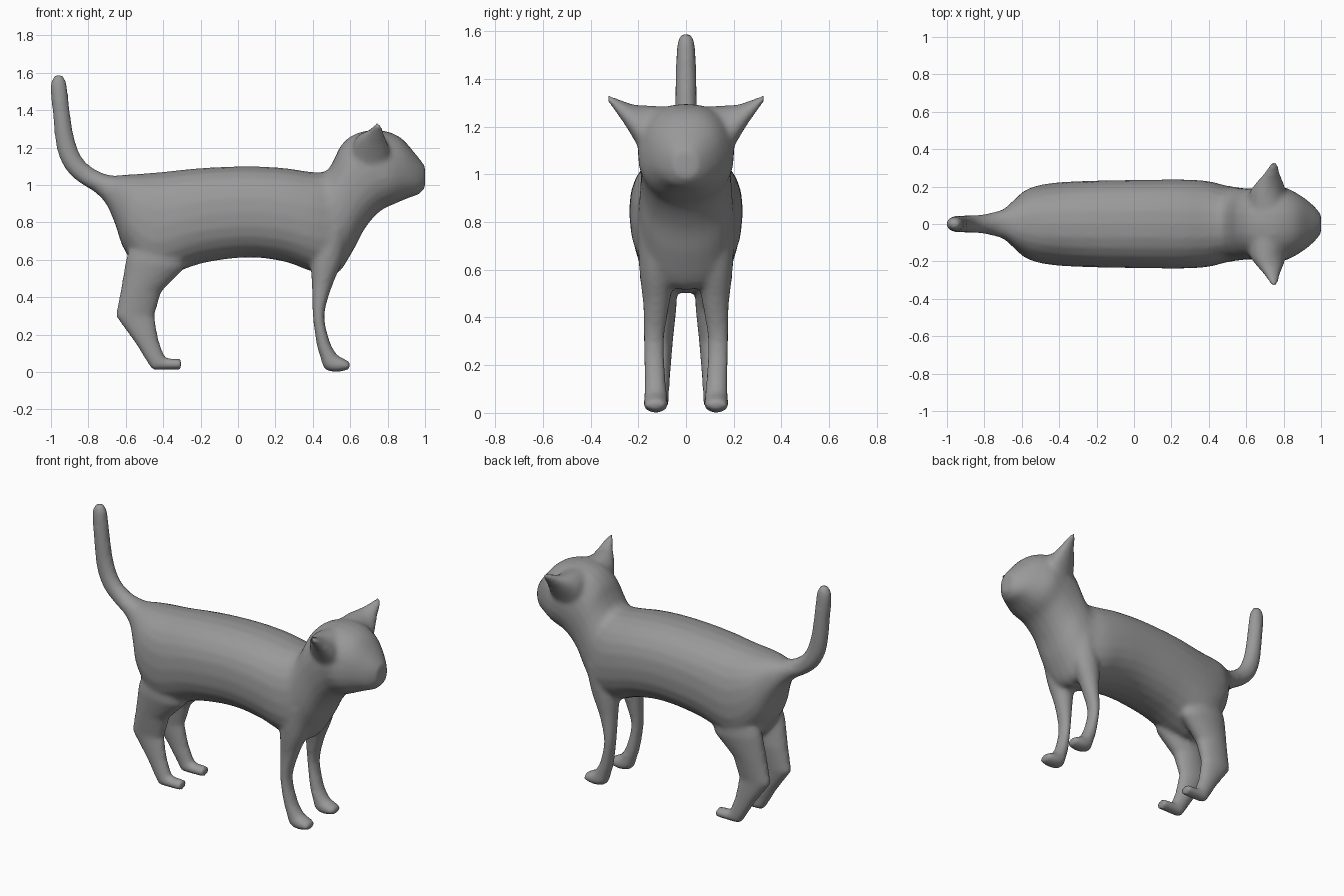
import bpy, bmesh, math
from mathutils import Vector

SEGMENTS = 24
bm = bmesh.new()


def blend(p0, p1, p2, p3, t):
    """Smooth interpolation between two neighbouring rings."""
    return [0.5 * (2 * b + (c - a) * t + (2 * a - 5 * b + 4 * c - d) * t * t
                   + (3 * b - a - 3 * c + d) * t ** 3)
            for a, b, c, d in zip(p0, p1, p2, p3)]


def loft(rings, steps=4, power=1.0, side=1, ear=False):
    """Closed tube; each ring is (ax, az, bx, bz, y centre, half width).
    For ears the half width runs along x instead of y."""
    n = len(rings)
    path = []
    for i in range(n - 1):
        quad = [rings[min(max(i + k, 0), n - 1)] for k in (-1, 0, 1, 2)]
        path += [blend(*quad, s / steps) for s in range(steps)]
    path.append(rings[-1])
    loops = []
    for ax, az, bx, bz, y, w in path:
        a, b = Vector((ax, y * side, az)), Vector((bx, y * side, bz))
        across = Vector((w, 0, 0)) if ear else Vector((0, w, 0))
        loop = []
        for k in range(SEGMENTS):
            t = math.tau * k / SEGMENTS
            c, s = math.cos(t), math.sin(t)
            c = math.copysign(abs(c) ** power, c)
            s = math.copysign(abs(s) ** power, s)
            loop.append(bm.verts.new((a + b) / 2 + (a - b) / 2 * c + across * s))
        loops.append(loop)
    faces = [bm.faces.new(loops[0]), bm.faces.new(loops[-1][::-1])]
    for p, q in zip(loops, loops[1:]):
        for k in range(SEGMENTS):
            j = (k + 1) % SEGMENTS
            faces.append(bm.faces.new((p[k], q[k], q[j], p[j])))
    bmesh.ops.recalc_face_normals(bm, faces=faces)


# Torso, neck and head: top point, bottom point, half width
loft([
    (-.75, 1.07, -.84, 1.02, 0, .045),
    (-.67, 1.05, -.72, .92, 0, .08),
    (-.60, 1.055, -.66, .80, 0, .135),
    (-.52, 1.06, -.60, .64, 0, .19),
    (-.40, 1.07, -.46, .50, 0, .22),
    (-.20, 1.09, -.20, .58, 0, .232),
    (.05, 1.10, .05, .613, 0, .236),
    (.25, 1.09, .25, .59, 0, .238),
    (.39, 1.07, .39, .54, 0, .23),
    (.47, 1.075, .52, .52, 0, .205),
    (.51, 1.13, .61, .64, 0, .195),
    (.55, 1.21, .68, .77, 0, .19),
    (.62, 1.27, .76, .86, 0, .195),
    (.74, 1.295, .84, .90, 0, .20),
    (.86, 1.26, .91, .93, 0, .155),
    (.95, 1.165, .965, .95, 0, .10),
    (1.0, 1.10, 1.0, .985, 0, .05),
], power=.87)

# Tail
loft([
    (-.72, .94, -.65, 1.04, 0, .08),
    (-.85, 1.015, -.75, 1.075, 0, .052),
    (-.925, 1.09, -.83, 1.14, 0, .047),
    (-.97, 1.20, -.875, 1.25, 0, .045),
    (-.99, 1.38, -.90, 1.40, 0, .044),
    (-1.003, 1.53, -.917, 1.545, 0, .038),
    (-.98, 1.588, -.94, 1.588, 0, .02),
])

for side in (1, -1):
    # Front leg with paw
    loft([
        (.40, .75, .60, .78, .12, .085),
        (.39, .58, .56, .60, .12, .075),
        (.395, .45, .50, .45, .125, .055),
        (.40, .30, .462, .30, .135, .044),
        (.42, .15, .492, .16, .13, .045),
        (.44, .08, .525, .10, .128, .047),
        (.465, .015, .54, .085, .127, .05),
        (.53, .0, .565, .072, .127, .052),
        (.597, .015, .602, .052, .127, .04),
    ], side=side)
    # Hind leg with angular hock
    loft([
        (-.52, .85, -.25, .75, .12, .07),
        (-.60, .60, -.29, .55, .115, .08),
        (-.625, .45, -.41, .43, .105, .065),
        (-.655, .30, -.447, .30, .102, .047),
        (-.545, .15, -.425, .17, .108, .042),
        (-.49, .06, -.395, .09, .112, .04),
        (-.46, .012, -.385, .073, .112, .04),
        (-.305, .014, -.303, .07, .112, .04),
    ], steps=1, side=side)
    # Ear, tapering outwards to a point
    loft([
        (.71, 1.285, .73, 1.08, .08, .11),
        (.70, 1.288, .73, 1.05, .16, .10),
        (.71, 1.292, .74, 1.14, .215, .075),
        (.73, 1.308, .745, 1.22, .265, .045),
        (.75, 1.338, .752, 1.315, .335, .012),
    ], side=side, ear=True)

mesh = bpy.data.meshes.new("cat_body")
bm.to_mesh(mesh)
bm.free()
cat = bpy.data.objects.new("cat_body", mesh)
bpy.context.collection.objects.link(cat)

# Plain grey coat
grey = bpy.data.materials.new("grey_coat")
grey.diffuse_color = (.32, .32, .32, 1)
mesh.materials.append(grey)

# Fuse the parts into one smooth skin
skin = cat.modifiers.new("fuse", 'REMESH')
skin.mode = 'VOXEL'
skin.voxel_size = .014
skin.use_smooth_shade = True
soft = cat.modifiers.new("soften", 'SMOOTH')
soft.factor = .5
soft.iterations = 5
